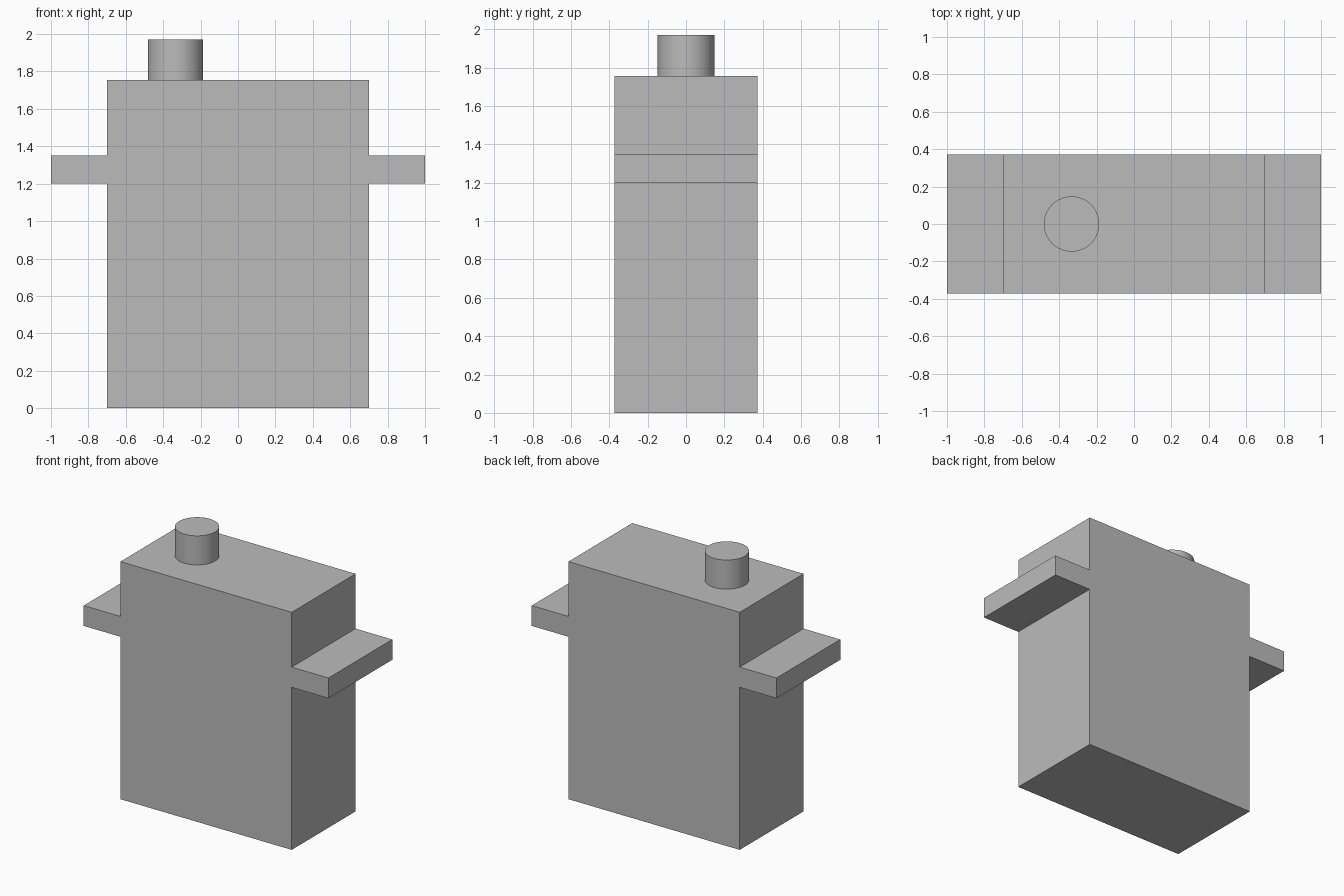
import bpy
import bmesh
import math

cube = bpy.data.objects.get("Cube")
if cube:
    bpy.data.objects.remove(cube, do_unlink=True)

# Single plain grey material
COLOR = (0.5, 0.5, 0.5, 1.0)
grey = bpy.data.materials.new("plain grey")
grey.use_nodes = True
grey.diffuse_color = COLOR
for node in grey.node_tree.nodes:
    if node.type == "BSDF_PRINCIPLED":
        node.inputs["Base Color"].default_value = COLOR

BODY_X, BODY_TOP = 0.70, 1.755
EAR_X, EAR_LOW, EAR_HIGH = 1.0, 1.20, 1.35
DEPTH = 0.745
SHAFT_X, SHAFT_R, SHAFT_TOP = -0.334, 0.148, 1.97


def finish(name, bm):
    mesh = bpy.data.meshes.new(name)
    bm.to_mesh(mesh)
    bm.free()
    mesh.materials.append(grey)
    obj = bpy.data.objects.new(name, mesh)
    bpy.context.collection.objects.link(obj)
    return obj


# Housing with mounting ears: right half outline, mirrored and extruded in depth
half = [(BODY_X, 0), (BODY_X, EAR_LOW), (EAR_X, EAR_LOW),
        (EAR_X, EAR_HIGH), (BODY_X, EAR_HIGH), (BODY_X, BODY_TOP)]
outline = half + [(-x, z) for x, z in reversed(half)]
bm = bmesh.new()
face = bm.faces.new([bm.verts.new((x, -DEPTH / 2, z)) for x, z in outline])
side = bmesh.ops.extrude_face_region(bm, geom=[face])["geom"]
bmesh.ops.translate(bm, vec=(0, DEPTH, 0),
                    verts=[g for g in side if isinstance(g, bmesh.types.BMVert)])
bmesh.ops.recalc_face_normals(bm, faces=bm.faces)
finish("housing_with_mounting_ears", bm)

# Output shaft standing on the housing
bm = bmesh.new()
height = SHAFT_TOP - BODY_TOP
bmesh.ops.create_cone(bm, cap_ends=True, segments=64, radius1=SHAFT_R,
                      radius2=SHAFT_R, depth=height)
bmesh.ops.translate(bm, vec=(SHAFT_X, 0, BODY_TOP + height / 2), verts=bm.verts)
shaft = finish("output_shaft", bm)
bpy.ops.object.select_all(action="DESELECT")
shaft.select_set(True)
bpy.context.view_layer.objects.active = shaft
bpy.ops.object.shade_smooth_by_angle(angle=math.radians(30))
